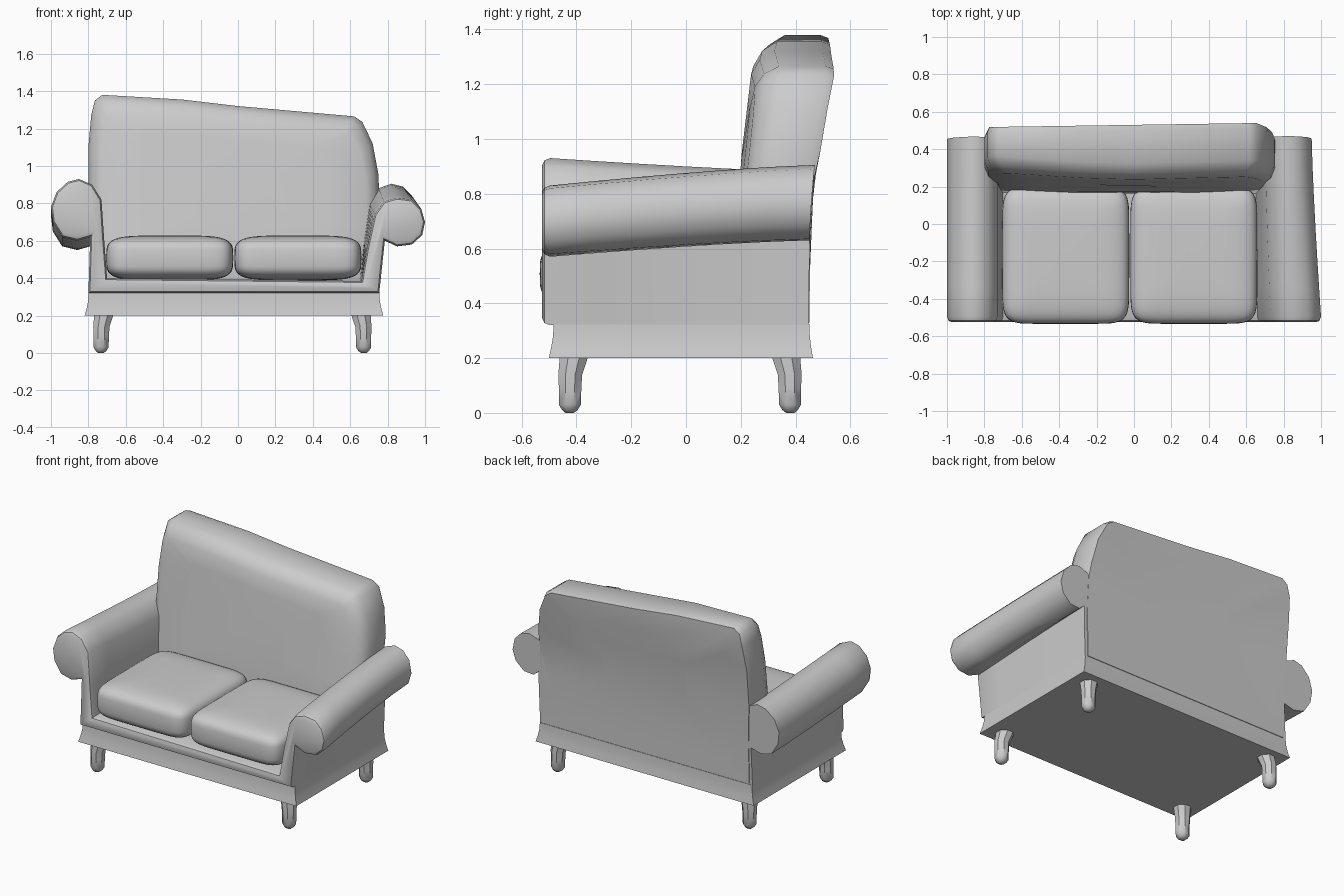
import bpy, bmesh
from math import sin, cos, pi, copysign
from mathutils import Vector

if "Cube" in bpy.data.objects:
    bpy.data.objects.remove(bpy.data.objects["Cube"])


def finish(name, bm, angle=40):
    bmesh.ops.recalc_face_normals(bm, faces=bm.faces)
    me = bpy.data.meshes.new(name)
    bm.to_mesh(me)
    bm.free()
    ob = bpy.data.objects.new(name, me)
    bpy.context.collection.objects.link(ob)
    bpy.ops.object.select_all(action='DESELECT')
    ob.select_set(True)
    bpy.context.view_layer.objects.active = ob
    bpy.ops.object.shade_smooth_by_angle(angle=angle * pi / 180)
    return ob


def loft(name, rings, angle=40):
    """Skin equal-length closed rings and cap both ends."""
    bm = bmesh.new()
    vs = [[bm.verts.new(p) for p in r] for r in rings]
    n = len(rings[0])
    for a, b in zip(vs, vs[1:]):
        for i in range(n):
            bm.faces.new((a[i], a[(i + 1) % n], b[(i + 1) % n], b[i]))
    bm.faces.new(vs[0])
    bm.faces.new(vs[-1])
    return finish(name, bm, angle)


def inset(poly, d):
    """Move a clockwise 2D outline inwards."""
    out = []
    for i, p in enumerate(poly):
        p = Vector(p)
        e1 = (p - Vector(poly[i - 1])).normalized()
        e2 = (Vector(poly[(i + 1) % len(poly)]) - p).normalized()
        n1, n2 = Vector((e1.y, -e1.x)), Vector((e2.y, -e2.x))
        out.append(p + (n1 + n2) * d / max(1 + n1.dot(n2), 0.5))
    return out


def back_y(z):
    return 0.45 + 0.09 * max(0, (z - 0.3) / 0.95) ** 3


# Frame: both rolled arms and the seat deck as one U-shaped outline
left_front = [(-.80, .32), (-.79, .62), (-.86, .60), (-.94, .62), (-.99, .70), (-1, .78),
              (-.97, .86), (-.91, .915), (-.85, .93), (-.78, .90), (-.73, .82),
              (-.715, .60), (-.70, .40)]
left_back = [(x, z - 0.05 if z > 0.5 else z) for x, z in left_front]
right_front = [(.66, .385), (.69, .56), (.73, .74), (.78, .81), (.85, .83), (.93, .82),
               (.98, .77), (1, .70), (.985, .63), (.93, .58), (.85, .57), (.785, .60),
               (.755, .32)]
right_back = [(.65, .385), (.67, .60), (.70, .80), (.75, .88), (.82, .905), (.88, .89),
              (.93, .84), (.95, .76), (.93, .69), (.87, .635), (.80, .63), (.765, .66),
              (.755, .32)]
front, back = left_front + right_front, left_back + right_back
rings = [[(x, y, z) for x, z in inset(front, d)]
         for d, y in ((.025, -.525), (.008, -.517), (0, -.495))]
for k in range(1, 7):
    t = k / 6
    e = 1 - (1 - t) ** 1.3
    ring = []
    for (ax, az), (bx, bz) in zip(front, back):
        x, z = ax + (bx - ax) * e, az + (bz - az) * e
        ring.append((x, -.495 + (back_y(z) - .003 + .495) * t, z))
    rings.append(ring)
loft("arms_and_deck", rings)

# Flared skirt
rings = []
for z, o in ((.20, .022), (.24, .011), (.28, .003), (.325, 0)):
    x0, x1, y0, y1 = -.798 - o, .755 + o, -.483 - o * .8, .45 + o * .6
    rings.append([(x0, y0, z), (x1, y0, z), (x1, y1, z), (x0, y1, z)])
loft("skirt", rings)

# Backrest: sloping outline, leaning back, crowned at the front
outline = [(-.79, .32), (-.785, .57), (-.80, .86), (-.80, 1.10), (-.785, 1.27), (-.765, 1.35),
           (-.725, 1.38), (-.30, 1.355), (0, 1.32), (.62, 1.265), (.665, 1.235),
           (.72, 1.12), (.75, .96), (.755, .86), (.755, .66), (.745, .32)]


def back_ring(sx, sz, face, off):
    ring = []
    for x, z in outline:
        x, z = -.02 + (x + .02) * sx, .8 + (z - .8) * sz
        if face == 'front':
            y = .195 + .12 * (z - .88) + .06 * x * x
        else:
            y = min(back_y(z), .53) + .015 * x * (z > .9)
        ring.append((x, y + off, z))
    return ring


loft("backrest", [back_ring(*a) for a in (
    (.3, .3, 'front', 0), (.65, .65, 'front', 0), (.91, .84, 'front', 0),
    (.97, .94, 'front', .025), (1, 1, 'front', .075), (1, 1, 'back', -.03),
    (.985, .98, 'back', 0), (.75, .75, 'back', 0), (.4, .4, 'back', 0))])


# Seat cushions: pillowy rounded boxes
def spow(v, e):
    return copysign(abs(v) ** e, v)


def cushion(name, x0, x1):
    bm = bmesh.new()
    bmesh.ops.create_uvsphere(bm, u_segments=48, v_segments=24, radius=1)
    for v in bm.verts:
        r = max((v.co.x ** 2 + v.co.y ** 2) ** .5, 1e-6)
        c, s = v.co.x / r, v.co.y / r
        ring = spow(r, .42) if r > 1e-5 else 0
        v.co = ((x0 + x1) / 2 + (x1 - x0) / 2 * ring * spow(c, .25),
                -.167 + .367 * ring * spow(s, .25),
                .508 + .12 * spow(v.co.z, .5))
    finish(name, bm, 60)


cushion("left_cushion", -.705, -.025)
cushion("right_cushion", -.02, .66)

# Legs: chamfered, straight outside and tapering inside
for sx, side in ((-1, "left"), (1, "right")):
    for sy, end in ((-1, "front"), (1, "back")):
        rings = []
        for z, o, w in ((.23, .002, .11), (.19, .002, .10), (.14, -.002, .087), (.09, 0, .082),
                        (.03, 0, .08), (.01, .012, .056), (0, .024, .03)):
            c = w * .3
            sq = [(c, 0), (w - c, 0), (w, c), (w, w - c), (w - c, w), (c, w), (0, w - c), (0, c)]
            rings.append([(-.03 + sx * (.742 - o - a), -.022 + sy * (.442 - o - b), z)
                          for a, b in sq])
        loft(f"{end}_{side}_leg", rings)
